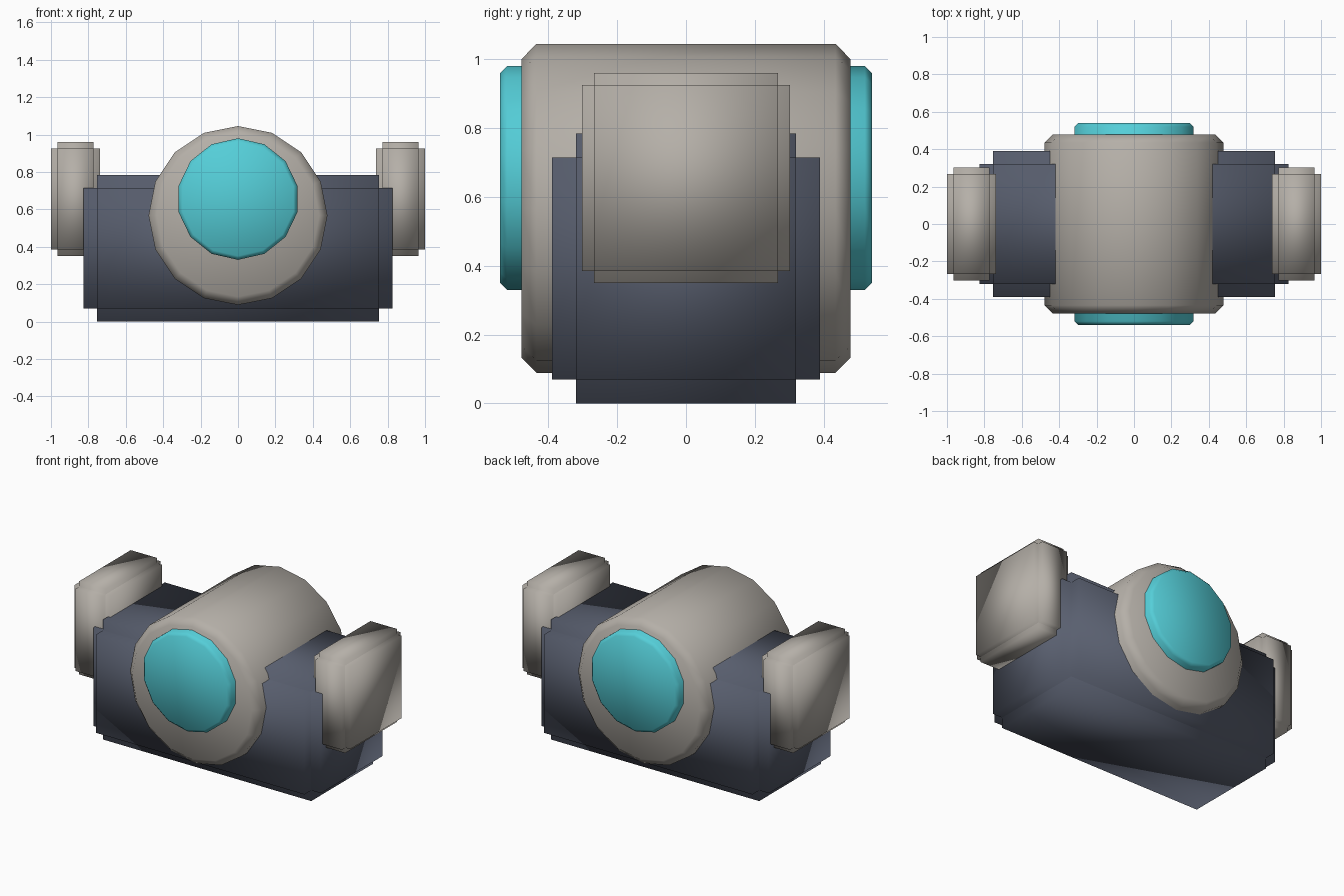
import bpy
import bmesh
from math import radians
from mathutils import Matrix, Vector

cube = bpy.data.objects.get("Cube")
if cube:
    bpy.data.objects.remove(cube, do_unlink=True)


def make_material(name, rgb):
    mat = bpy.data.materials.new(name)
    mat.use_nodes = True
    mat.diffuse_color = (*rgb, 1)
    mat.node_tree.nodes["Principled BSDF"].inputs["Base Color"].default_value = (*rgb, 1)
    return mat


pale = make_material("warm grey", (0.46, 0.43, 0.39))
dark = make_material("slate", (0.10, 0.115, 0.16))
cyan = make_material("cyan", (0.09, 0.62, 0.69))


def finish(bm, name, mat):
    bmesh.ops.recalc_face_normals(bm, faces=bm.faces)
    for face in bm.faces:
        face.smooth = True
    mesh = bpy.data.meshes.new(name)
    bm.to_mesh(mesh)
    bm.free()
    mesh.materials.append(mat)
    obj = bpy.data.objects.new(name, mesh)
    bpy.context.collection.objects.link(obj)
    return obj


def stepped_block(name, center, size, step, mat):
    """Block whose edges are cut back in square steps: three crossing slabs."""
    bm = bmesh.new()
    for axis in range(3):
        dims = Vector(size) - Vector((2 * step,) * 3)
        dims[axis] = size[axis]
        place = Matrix.Translation(center) @ Matrix.Diagonal((*dims, 1))
        bmesh.ops.create_cube(bm, size=1, matrix=place)
    return finish(bm, name, mat)


def drum(name, sides, radius, length, z, chamfer, mat):
    """Chamfered cylinder lying front to back, one corner pointing up."""
    bm = bmesh.new()
    bmesh.ops.create_cone(bm, cap_ends=True, segments=sides, radius1=radius,
                          radius2=radius, depth=length)
    # Start with a corner on +y so that it turns to the top
    top = max(bm.verts, key=lambda v: v.co.y).co
    turn = Vector((top.x, top.y)).angle_signed(Vector((0, 1)))
    bmesh.ops.rotate(bm, verts=bm.verts, matrix=Matrix.Rotation(-turn, 3, 'Z'))
    rims = [e for e in bm.edges if any(len(f.verts) == sides for f in e.link_faces)]
    bmesh.ops.bevel(bm, geom=rims, offset=chamfer, offset_type='OFFSET',
                    segments=1, profile=0.5, affect='EDGES')
    bm.transform(Matrix.Translation((0, 0, z)) @ Matrix.Rotation(radians(90), 4, 'X'))
    return finish(bm, name, mat)


# Central body
stepped_block("base_block", (0, 0, 0.392), (1.65, 0.78, 0.785), 0.07, dark)
drum("main_drum", 16, 0.478, 0.955, 0.567, 0.043, pale)

# Lens running through the drum, showing at front and back
drum("lens", 14, 0.325, 1.08, 0.655, 0.02, cyan)

# End pods
for side, name in ((1, "left_pod"), (-1, "right_pod")):
    stepped_block(name, (side * 0.869, 0, 0.655), (0.262, 0.605, 0.61), 0.035, pale)
